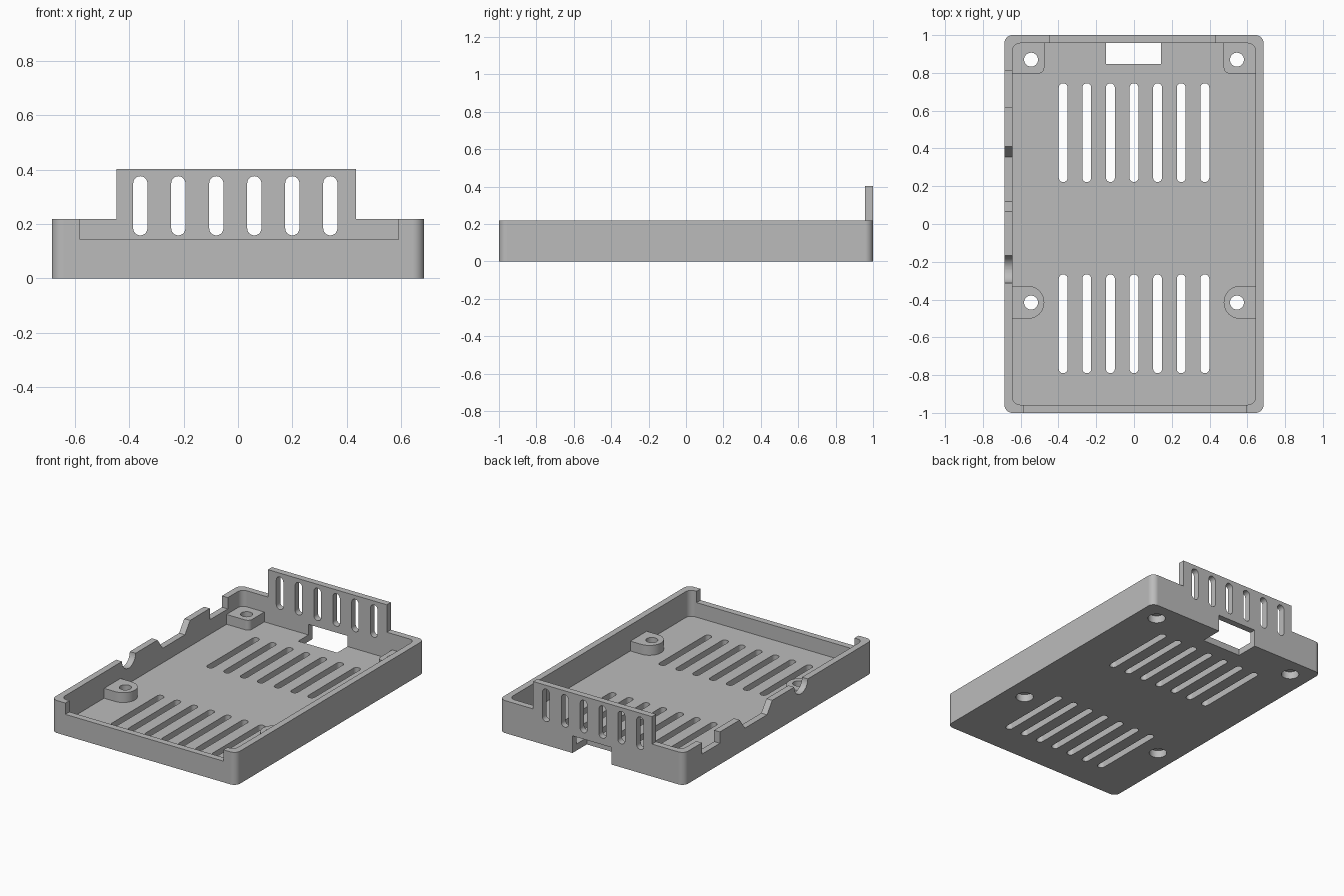
import bpy
import bmesh
import math

if "Cube" in bpy.data.objects:
    bpy.data.objects.remove(bpy.data.objects["Cube"], do_unlink=True)

grey = bpy.data.materials.new("plain_grey")
grey.use_nodes = True
GREY = (0.5, 0.5, 0.5, 1)
grey.diffuse_color = GREY
grey.node_tree.nodes["Principled BSDF"].inputs["Base Color"].default_value = GREY

W, L, WALL, RIM = 0.686, 1.0, 0.043, 0.218
IX, IY = W - WALL, L - WALL
FLOOR, POST, BOARD = 0.044, 0.11, 0.142


def rounded(x0, x1, y0, y1, radii, steps=10):
    """Outline of a rectangle; radii run from the lower left corner anticlockwise."""
    if not isinstance(radii, tuple):
        radii = (radii,) * 4
    pts = []
    corners = ((x0, y0, 1, 1), (x1, y0, -1, 1), (x1, y1, -1, -1), (x0, y1, 1, -1))
    for i, ((x, y, sx, sy), r) in enumerate(zip(corners, radii)):
        if r == 0:
            pts.append((x, y))
            continue
        for k in range(steps + 1):
            a = math.pi * (1 + i / 2 + k / steps / 2)
            p = (x + sx * r + r * math.cos(a), y + sy * r + r * math.sin(a))
            if not pts or math.dist(p, pts[-1]) > 1e-5:
                pts.append(p)
    if math.dist(pts[0], pts[-1]) < 1e-5:
        pts.pop()
    return pts


def circle(x, y, r, n=32):
    return [(x + r * math.cos(math.tau * k / n), y + r * math.sin(math.tau * k / n))
            for k in range(n)]


def prism(bm, outline, lo, hi, axis="z"):
    """Extrude an outline from lo to hi along an axis."""
    place = {"x": lambda u, v, t: (t, u, v),
             "y": lambda u, v, t: (u, t, v),
             "z": lambda u, v, t: (u, v, t)}[axis]
    a = [bm.verts.new(place(u, v, lo)) for u, v in outline]
    b = [bm.verts.new(place(u, v, hi)) for u, v in outline]
    faces = [bm.faces.new(a), bm.faces.new(b)]
    for i in range(len(a)):
        j = (i + 1) % len(a)
        faces.append(bm.faces.new((a[i], a[j], b[j], b[i])))
    bmesh.ops.recalc_face_normals(bm, faces=faces)


def make(name, prisms):
    bm = bmesh.new()
    for p in prisms:
        prism(bm, *p)
    mesh = bpy.data.meshes.new(name)
    bm.to_mesh(mesh)
    bm.free()
    mesh.materials.append(grey)
    ob = bpy.data.objects.new(name, mesh)
    bpy.context.scene.collection.objects.link(ob)
    return ob


def combine(target, prisms, operation):
    """Apply a boolean with a temporary helper."""
    helper = make("helper", prisms)
    helper.hide_render = True
    mod = target.modifiers.new("bool", "BOOLEAN")
    mod.operation, mod.solver, mod.object = operation, "EXACT", helper
    deps = bpy.context.evaluated_depsgraph_get()
    mesh = bpy.data.meshes.new_from_object(target.evaluated_get(deps))
    target.modifiers.clear()
    target.data = mesh
    bpy.data.objects.remove(helper, do_unlink=True)


# Open tray with rounded corners
tray = make("case_tray", [(rounded(-W, W, -L, L, 0.043), 0, RIM)])
combine(tray, [(rounded(-IX, IX, -IY, IY, 0.04), FLOOR, 0.5)], "DIFFERENCE")

# Raised vent panel on the back wall
combine(tray, [(rounded(-0.448, 0.435, IY, L, 0), 0.1, 0.402)], "UNION")

# Mounting posts: square ones in the back corners, round-ended ones at the sides
posts = []
IN, OUT = 0.475, W - 0.02
for y0, y1, r_low, r_high in ((0.797, L - 0.02, 0.03, 0), (-0.502, -0.328, 0.086, 0.086)):
    posts.append((rounded(-OUT, -IN, y0, y1, (0, r_low, r_high, 0)), 0.02, POST))
    posts.append((rounded(IN, OUT, y0, y1, (r_low, 0, 0, r_high)), 0.02, POST))
combine(tray, posts, "UNION")

# Screw holes, then wider head recesses underneath
spots = [(sx * 0.545, y) for sx in (-1, 1) for y in (0.87, -0.416)]
combine(tray, [(circle(x, y, 0.037), -0.1, 0.3) for x, y in spots], "DIFFERENCE")
combine(tray, [(circle(x, y, 0.055), -0.1, 0.05) for x, y in spots], "DIFFERENCE")

cuts = []
# Floor vent slots
for i in range(-3, 4):
    x = i * 0.125
    for y0, y1 in ((0.222, 0.745), (-0.79, -0.267)):
        cuts.append((rounded(x - 0.0235, x + 0.0235, y0, y1, 0.0234), -0.1, 0.08))
# Vent panel slots
for i in range(6):
    x = -0.36 + i * 0.14
    cuts.append((rounded(x - 0.026, x + 0.026, 0.158, 0.376, 0.0259), 0.9, 1.1, "y"))
# Opening through the floor and the foot of the back wall
cuts.append((rounded(-0.147, 0.143, 0.848, 1.1, 0), -0.1, 0.115))
# Lowered front wall
cuts.append((rounded(-0.582, 0.592, -1.1, -0.93, 0), BOARD, 0.5))
# Port notches in the right wall: square, tapered and round
SIDE = (-0.8, -0.62, "x")
cuts.append((rounded(0.62, 0.81, BOARD, 0.4, 0), *SIDE))
cuts.append(([(0.12, BOARD), (0.355, BOARD), (0.41, RIM), (0.41, 0.4),
              (0.065, 0.4), (0.065, RIM)], *SIDE))
cuts.append((rounded(-0.312, -0.168, RIM - 0.072, 0.4, (0.0719, 0.0719, 0, 0)), *SIDE))
combine(tray, cuts, "DIFFERENCE")

# Smooth the rounded corners and keep the flats flat
bpy.ops.object.select_all(action="DESELECT")
tray.select_set(True)
bpy.context.view_layer.objects.active = tray
bpy.ops.object.shade_smooth_by_angle(angle=math.radians(30))
weighted = tray.modifiers.new("flat_normals", "WEIGHTED_NORMAL")
weighted.weight = 100
weighted.keep_sharp = True
